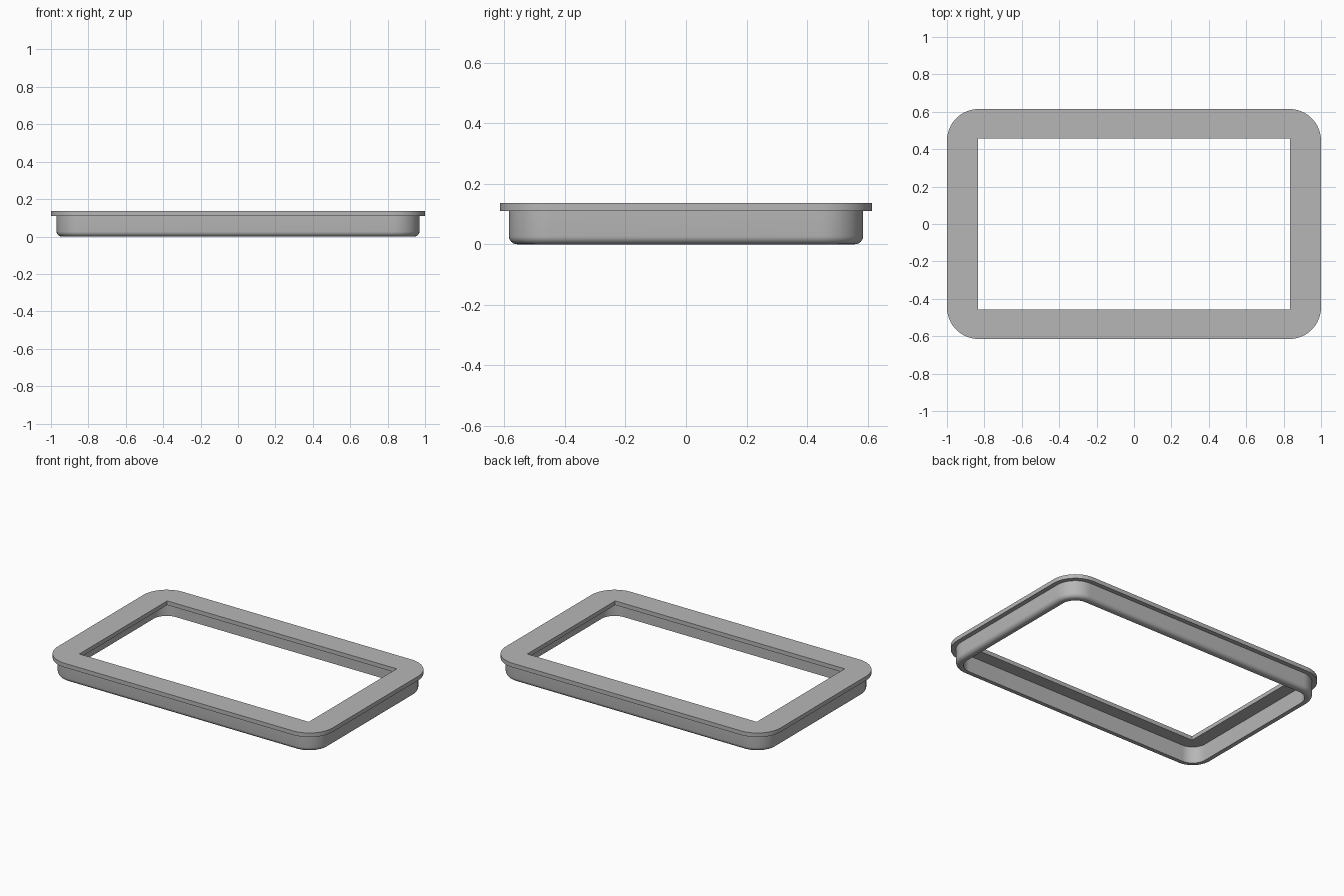
import bpy
import bmesh
import math

cube = bpy.data.objects.get("Cube")
if cube:
    bpy.data.objects.remove(cube, do_unlink=True)

grey = bpy.data.materials.new("plain grey")
grey.use_nodes = True
colour = (0.47, 0.47, 0.47, 1)
grey.diffuse_color = colour
grey.node_tree.nodes["Principled BSDF"].inputs["Base Color"].default_value = colour

STEPS = 16  # segments per rounded corner


def rounded_rect(half_x, half_y, radius):
    """Counter-clockwise outline of a rectangle with rounded corners."""
    points = []
    for corner, (sx, sy) in enumerate([(1, 1), (-1, 1), (-1, -1), (1, -1)]):
        for i in range(STEPS + 1):
            a = (corner + i / STEPS) * math.pi / 2
            points.append((sx * (half_x - radius) + radius * math.cos(a),
                           sy * (half_y - radius) + radius * math.sin(a)))
    return points


def frame(name, rings):
    """Closed frame lofted through (half_x, half_y, radius, z) rings."""
    bm = bmesh.new()
    loops = [[bm.verts.new((x, y, z)) for x, y in rounded_rect(hx, hy, r)]
             for hx, hy, r, z in rings]
    for k, low in enumerate(loops):
        high = loops[(k + 1) % len(loops)]
        for i in range(len(low)):
            j = (i + 1) % len(low)
            bm.faces.new((low[i], low[j], high[j], high[i]))
    # Square corners collapse to single points
    bmesh.ops.remove_doubles(bm, verts=bm.verts, dist=1e-5)
    bmesh.ops.recalc_face_normals(bm, faces=bm.faces)
    mesh = bpy.data.meshes.new(name)
    bm.to_mesh(mesh)
    bm.free()
    mesh.materials.append(grey)
    obj = bpy.data.objects.new(name, mesh)
    bpy.context.collection.objects.link(obj)
    bpy.ops.object.select_all(action='DESELECT')
    obj.select_set(True)
    bpy.context.view_layer.objects.active = obj
    bpy.ops.object.shade_smooth_by_angle(angle=math.radians(35))


PLATE_Z, TOP_Z = 0.11, 0.137

# Flat rim: rounded outside, square opening
outer = (1.0, 0.615, 0.17)
opening = (0.835, 0.457, 0)
frame("top_rim", [(*opening, PLATE_Z), (*outer, PLATE_Z),
                  (*outer, TOP_Z), (*opening, TOP_Z)])

# Skirt wall below the rim, with a rounded lower outside edge
wall_x, wall_y, wall_r = 0.97, 0.585, 0.14
thickness, fillet = 0.045, 0.027


def inset(d, z):
    return (wall_x - d, wall_y - d, wall_r - d, z)


rings = [inset(thickness, PLATE_Z), inset(thickness, 0)]
for i in range(7):
    a = i / 6 * math.pi / 2
    rings.append(inset(fillet * (1 - math.sin(a)), fillet * (1 - math.cos(a))))
rings.append(inset(0, PLATE_Z))
frame("skirt_wall", rings)
